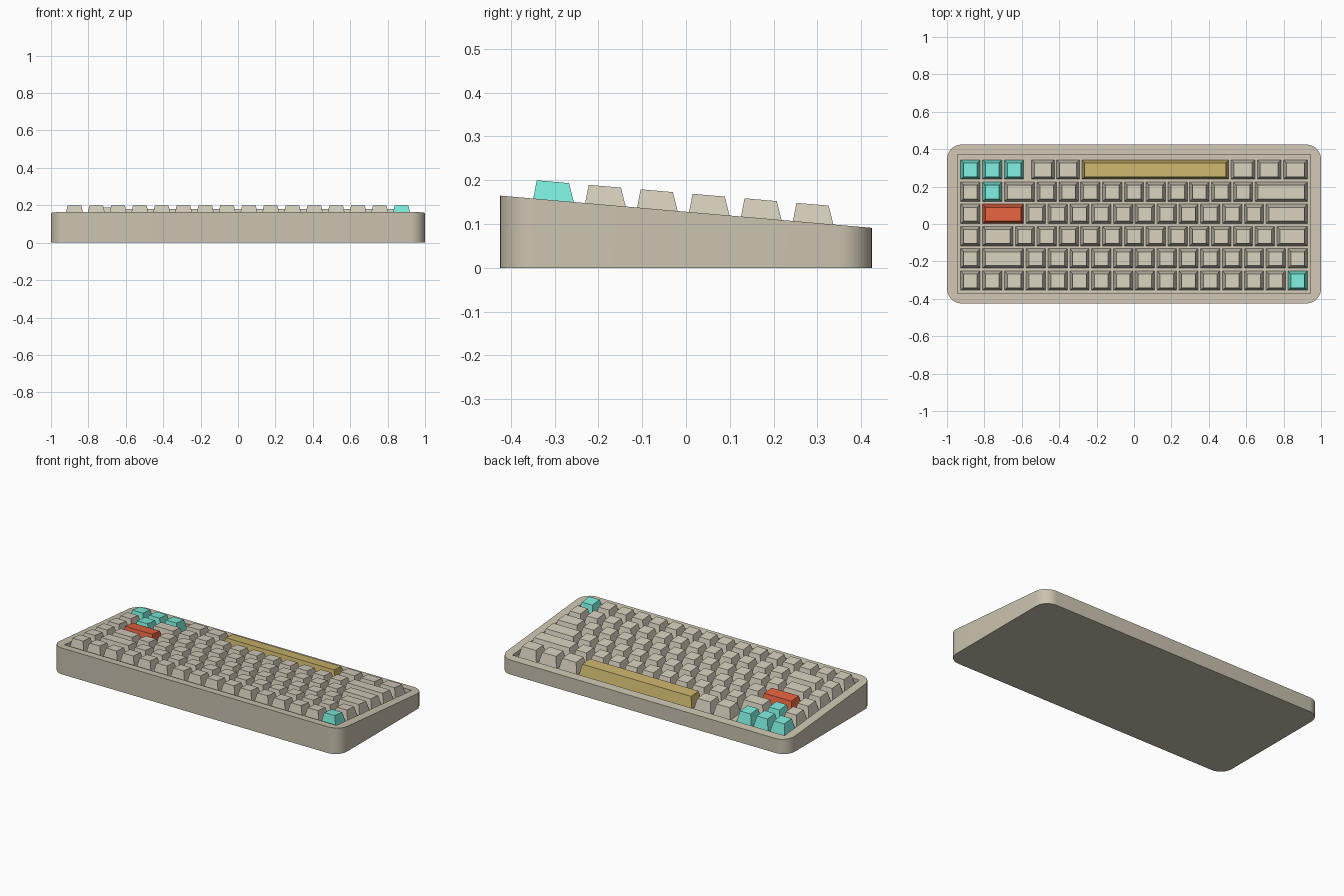
import bpy, bmesh, math
from mathutils import Vector, Matrix

if "Cube" in bpy.data.objects:
    bpy.data.objects.remove(bpy.data.objects["Cube"])

SLOPE = math.radians(-4.95)
UNIT, ROW = 0.1166, 0.1187          # key pitch across and between rows
DEPTH, RISE = 0.025, 0.042          # tray depth, key height above the rim
TILT = Matrix.Rotation(SLOPE, 4, 'X')


def rim_z(y):
    return 0.128 + math.tan(SLOPE) * y


def material(name, rgb):
    m = bpy.data.materials.new(name)
    m.diffuse_color = (*rgb, 1)
    m.use_nodes = True
    m.node_tree.nodes["Principled BSDF"].inputs["Base Color"].default_value = m.diffuse_color
    return m


def finish(name, bm, mat):
    bmesh.ops.recalc_face_normals(bm, faces=bm.faces)
    me = bpy.data.meshes.new(name)
    bm.to_mesh(me)
    bm.free()
    ob = bpy.data.objects.new(name, me)
    ob.data.materials.append(mat)
    bpy.context.collection.objects.link(ob)
    return ob


CASE = material("case_beige", (0.60, 0.55, 0.44))
MATS = {
    "plain": material("key_beige", (0.66, 0.61, 0.50)),
    "teal": material("key_teal", (0.20, 0.83, 0.70)),
    "red": material("key_red", (0.76, 0.12, 0.05)),
    "gold": material("key_gold", (0.58, 0.45, 0.15)),
}

# Case: rounded outline, sloping rim, rectangular sunken tray
bm = bmesh.new()
W, D, R, N = 1.0, 0.425, 0.08, 10
outline = []
for k, (sx, sy) in enumerate([(1, 1), (-1, 1), (-1, -1), (1, -1)]):
    for i in range(N + 1):
        a = math.pi / 2 * (k + i / N)
        outline.append((sx * (W - R) + R * math.cos(a), sy * (D - R) + R * math.sin(a)))
low = [bm.verts.new((x, y, 0)) for x, y in outline]
high = [bm.verts.new((x, y, rim_z(y))) for x, y in outline]
corners = [(0.945, 0.372), (-0.945, 0.372), (-0.945, -0.372), (0.945, -0.372)]
lip = [bm.verts.new((x, y, rim_z(y))) for x, y in corners]
floor = [bm.verts.new((x, y, rim_z(y) - DEPTH)) for x, y in corners]
bm.faces.new(low)
bm.faces.new(floor)
n = len(low)
for i in range(n):
    j = (i + 1) % n
    bm.faces.new((low[i], low[j], high[j], high[i]))
for k in range(4):
    m = (k + 1) % 4
    bm.faces.new((lip[k], lip[m], floor[m], floor[k]))
    start = k * (N + 1)
    for i in range(start, start + N):               # rim corner fan
        bm.faces.new((high[i], high[i + 1], lip[k]))
    bm.faces.new((high[start + N], high[(start + N + 1) % n], lip[m], lip[k]))
case = finish("case", bm, CASE)
bpy.context.view_layer.objects.active = case
case.select_set(True)
bpy.ops.object.shade_smooth_by_angle(angle=math.radians(30))
case.select_set(False)


# Keycap: tapered block, top shifted slightly forward, tilted with the rim
def keycap(bm, x, y, width):
    hx, inset = width * UNIT / 2 - 0.0065, 0.0155
    base = Vector((x, y, rim_z(y) - DEPTH))
    rings = []
    for ix, hy, dy, z in ((0, 0.052, 0, 0), (inset, 0.037, -0.008, DEPTH + RISE)):
        rings.append([bm.verts.new(base + TILT @ Vector((sx * (hx - ix), sy * hy + dy, z)))
                      for sx, sy in ((1, 1), (-1, 1), (-1, -1), (1, -1))])
    b, t = rings
    bm.faces.new(b)
    bm.faces.new(t)
    for i in range(4):
        j = (i + 1) % 4
        bm.faces.new((b[i], b[j], t[j], t[i]))


# Key widths per row from the front edge (negative = empty gap)
rows = [
    [1] * 16,
    [1, 2] + [1] * 13,
    [1, 1.5] + [1] * 12 + [1.5],
    [1, 2] + [1] * 11 + [2],
    [1, 1, 1.5] + [1] * 10 + [2.5],
    [1, 1, 1, -0.25, 1.15, 1.15, 6.85, 1.2, 1.2, 1.2],
]
special = {(0, 15): "teal", (4, 1): "teal", (5, 0): "teal", (5, 1): "teal",
           (5, 2): "teal", (3, 1): "red", (5, 6): "gold"}
names = {"teal": "accent_key", "red": "enter_key", "gold": "space_bar"}
for r, widths in enumerate(rows):
    y = -0.302 + r * ROW
    cursor = -8.0
    plain = bmesh.new()
    for c, w in enumerate(widths):
        if w > 0:
            x = (cursor + w / 2) * UNIT
            colour = special.get((r, c))
            bm = bmesh.new() if colour else plain
            keycap(bm, x, y, w)
            if colour:
                finish(f"{names[colour]}_{r}_{c}", bm, MATS[colour])
        cursor += abs(w)
    finish(f"key_row_{r}", plain, MATS["plain"])
